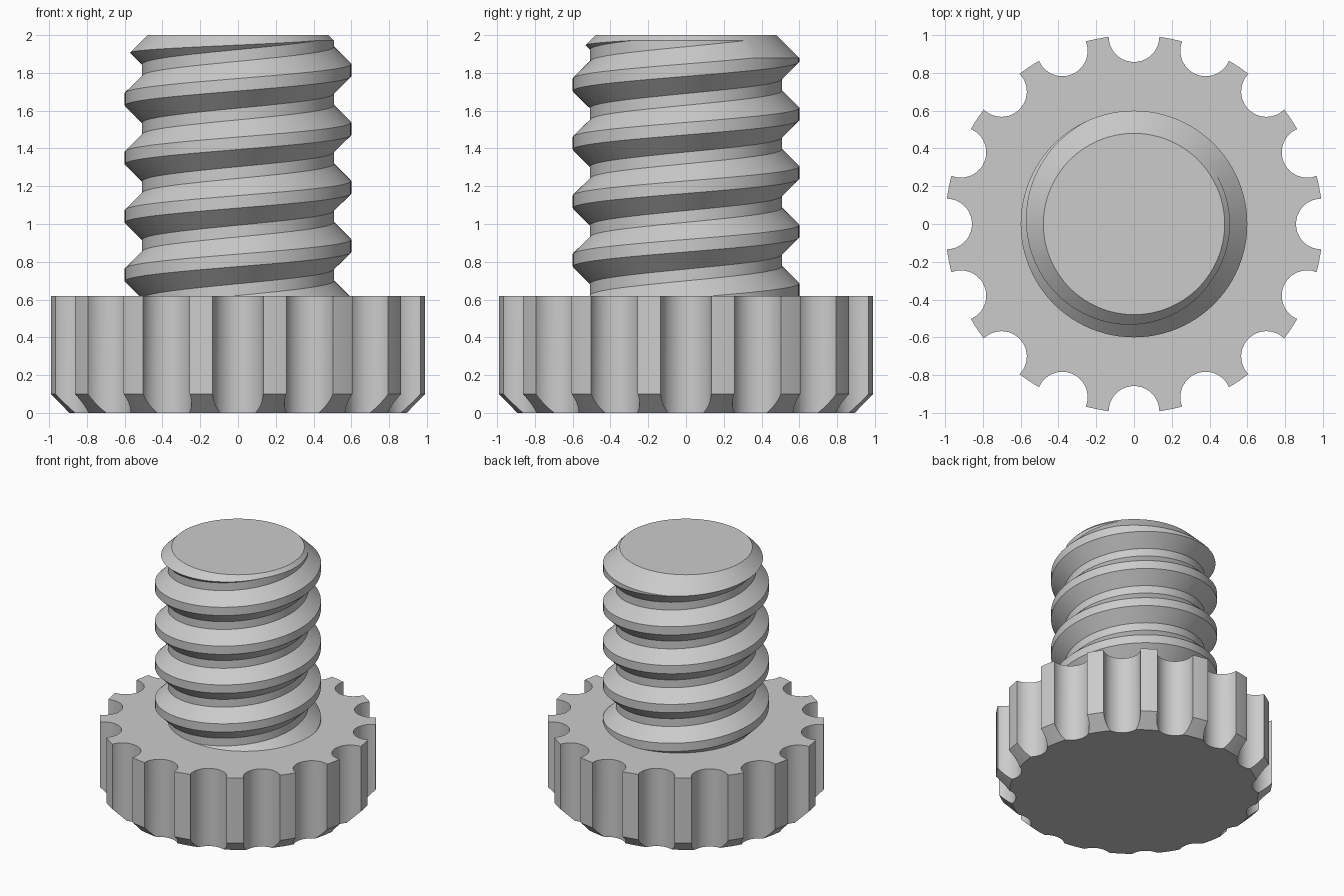
import bpy, bmesh, math

cube = bpy.data.objects.get("Cube")
if cube:
    bpy.data.objects.remove(cube, do_unlink=True)

grey = bpy.data.materials.new("plain grey")
grey.use_nodes = True
colour = (0.6, 0.6, 0.6, 1)
grey.diffuse_color = colour
grey.node_tree.nodes["Principled BSDF"].inputs["Base Color"].default_value = colour


def make_object(name, bm):
    bmesh.ops.recalc_face_normals(bm, faces=bm.faces[:])
    mesh = bpy.data.meshes.new(name)
    bm.to_mesh(mesh)
    bm.free()
    mesh.materials.append(grey)
    obj = bpy.data.objects.new(name, mesh)
    bpy.context.collection.objects.link(obj)
    return obj


def lathe(name, profile, steps):
    """Closed solid of revolution from (radius, height) points."""
    bm = bmesh.new()
    rings = []
    for r, z in profile:
        rings.append([bm.verts.new((r * math.cos(math.tau * i / steps),
                                    r * math.sin(math.tau * i / steps), z))
                      for i in range(steps)])
    for low, high in zip(rings, rings[1:]):
        for i in range(steps):
            j = (i + 1) % steps
            bm.faces.new((low[i], low[j], high[j], high[i]))
    bm.faces.new(rings[0])
    bm.faces.new(rings[-1])
    return make_object(name, bm)


def boolean(obj, cutter, operation):
    """Apply a boolean, then discard the cutter."""
    cutter.hide_render = True
    mod = obj.modifiers.new("cut", 'BOOLEAN')
    mod.operation, mod.solver, mod.object = operation, 'EXACT', cutter
    bpy.ops.object.select_all(action='DESELECT')
    bpy.context.view_layer.objects.active = obj
    obj.select_set(True)
    bpy.ops.object.modifier_apply(modifier=mod.name)
    bpy.data.objects.remove(cutter, do_unlink=True)
    bpy.ops.object.shade_smooth_by_angle(angle=math.radians(25))


# Knurled head: chamfered disc with scalloped grips
HEAD_TOP, SCALLOPS = 0.62, 16
head = lathe("head", [(0.9, 0), (1, 0.1), (1, HEAD_TOP)], 128)
bm = bmesh.new()
for i in range(SCALLOPS):
    a = math.tau * i / SCALLOPS
    made = bmesh.ops.create_cone(bm, cap_ends=True, segments=40,
                                 radius1=0.134, radius2=0.134, depth=2)
    bmesh.ops.translate(bm, verts=made["verts"],
                        vec=(0.992 * math.cos(a), 0.992 * math.sin(a), 0.3))
boolean(head, make_object("scallop_cutter", bm), 'DIFFERENCE')

# Threaded shank: a single helical strip of root, flank, crest, flank
PITCH, ROOT, CREST, STEPS, TURNS = 0.31, 0.508, 0.6, 96, 7
PHASE = 1.815 - 5 * PITCH
section = [(CREST, -0.033), (CREST, 0.033), (ROOT, 0.124), (ROOT, 0.186)]
bm = bmesh.new()
columns = []
for s in range(STEPS + 1):
    a = math.tau * s / STEPS
    columns.append([bm.verts.new((r * math.cos(a), r * math.sin(a),
                                  PHASE + (k + s / STEPS) * PITCH + dz))
                    for k in range(TURNS) for r, dz in section])
for left, right in zip(columns, columns[1:]):
    for i in range(len(left) - 1):
        bm.faces.new((left[i], right[i], right[i + 1], left[i + 1]))
bmesh.ops.remove_doubles(bm, verts=bm.verts[:], dist=0.0005)

# Close both ends of the helix with a fan to the axis
hubs = [bm.verts.new((0, 0, z)) for z in (PHASE, PHASE + TURNS * PITCH)]
for edge in [e for e in bm.edges if e.is_boundary]:
    hub = hubs[edge.verts[0].co.z > 1.3]
    bm.faces.new((edge.verts[0], edge.verts[1], hub))
shank = make_object("threaded_shank", bm)

# Trim to length, with a coned tip
envelope = lathe("shank_envelope",
                 [(0.75, HEAD_TOP - 0.02), (0.75, 1.73), (0.48, 2)], 192)
boolean(shank, envelope, 'INTERSECT')
